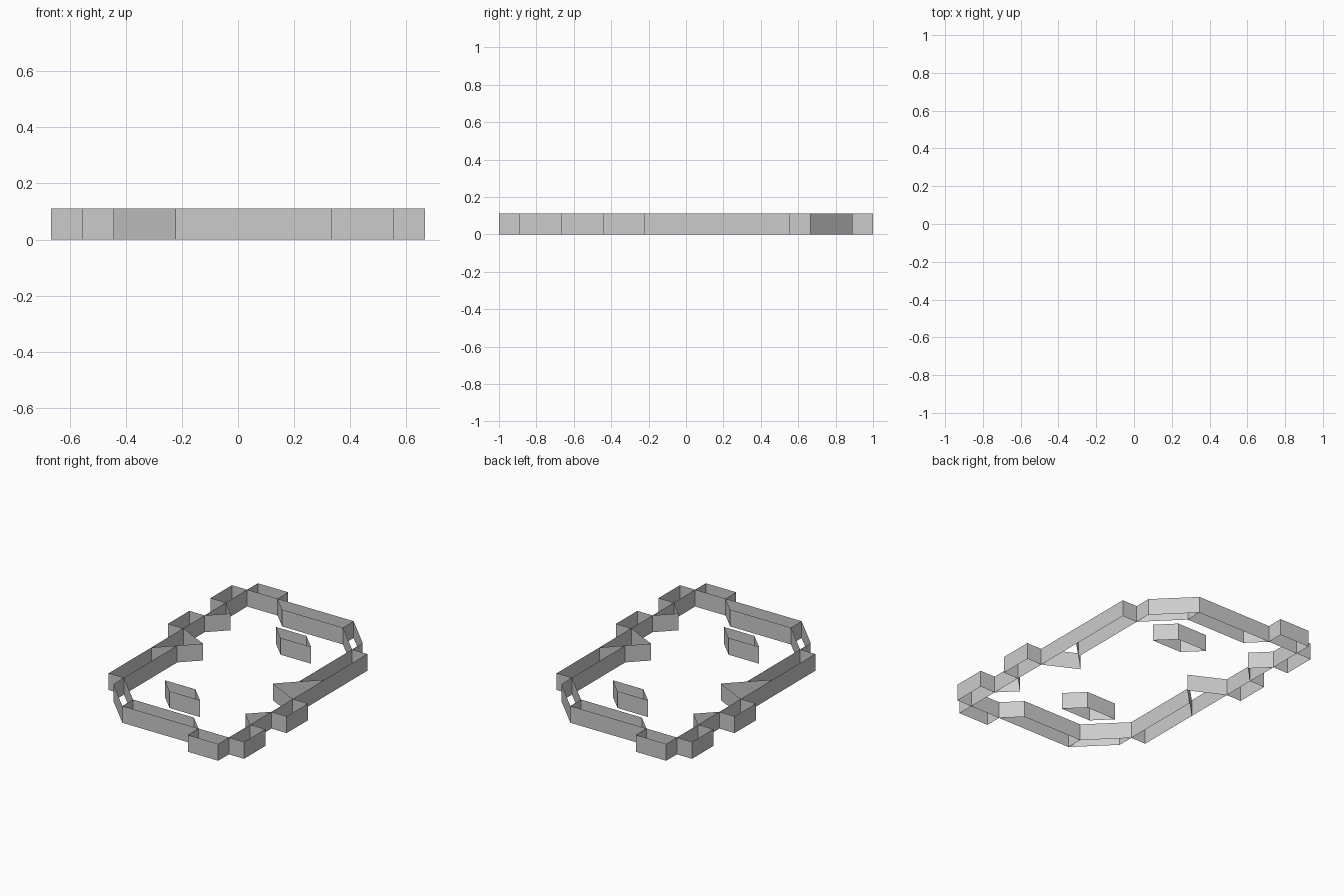
import bpy, bmesh

if "Cube" in bpy.data.objects:
    bpy.data.objects.remove(bpy.data.objects["Cube"])

U = 1 / 9          # plan grid unit
H = 1 / 9          # wall height


def wall_loop(name, plan):
    """Open-topped, open-bottomed upright walls around a closed plan outline."""
    bm = bmesh.new()
    low = [bm.verts.new((x * U, y * U, 0)) for x, y in plan]
    high = [bm.verts.new((x * U, y * U, H)) for x, y in plan]
    n = len(plan)
    for i in range(n):
        j = (i + 1) % n
        bm.faces.new((low[i], low[j], high[j], high[i]))
    mesh = bpy.data.meshes.new(name)
    bm.to_mesh(mesh)
    bm.free()
    bpy.context.collection.objects.link(bpy.data.objects.new(name, mesh))


def rect(x0, y0, x1, y1):
    return [(x0, y0), (x1, y0), (x1, y1), (x0, y1)]


# Plan outlines (counter-clockwise); each is repeated by a half turn
parts = {
    "end_block": rect(-5, 8, -3, 9),
    "outer_side_block": rect(-6, 6, -5, 8),
    "inner_side_block": rect(-6, 2, -5, 4),
    "small_wedge": [(-5, 4), (-4, 5), (-5, 6)],
    "large_wedge": [(-5, -1), (-3, 1), (-5, 2)],
    "side_wall": [(-5, -5), (-4, -5), (-4, 0), (-5, -1)],
    "corner_wall": [(2, 7), (4, 5), (4, 6), (2, 8)],
    "end_wall": [(-2, 7), (2, 7), (2, 8), (-3, 8)],
    "island": [(0, 4), (2, 4), (1, 5), (-1, 5)],
}

for name, plan in parts.items():
    wall_loop(name + "_a", plan)
    wall_loop(name + "_b", [(-x, -y) for x, y in plan])
